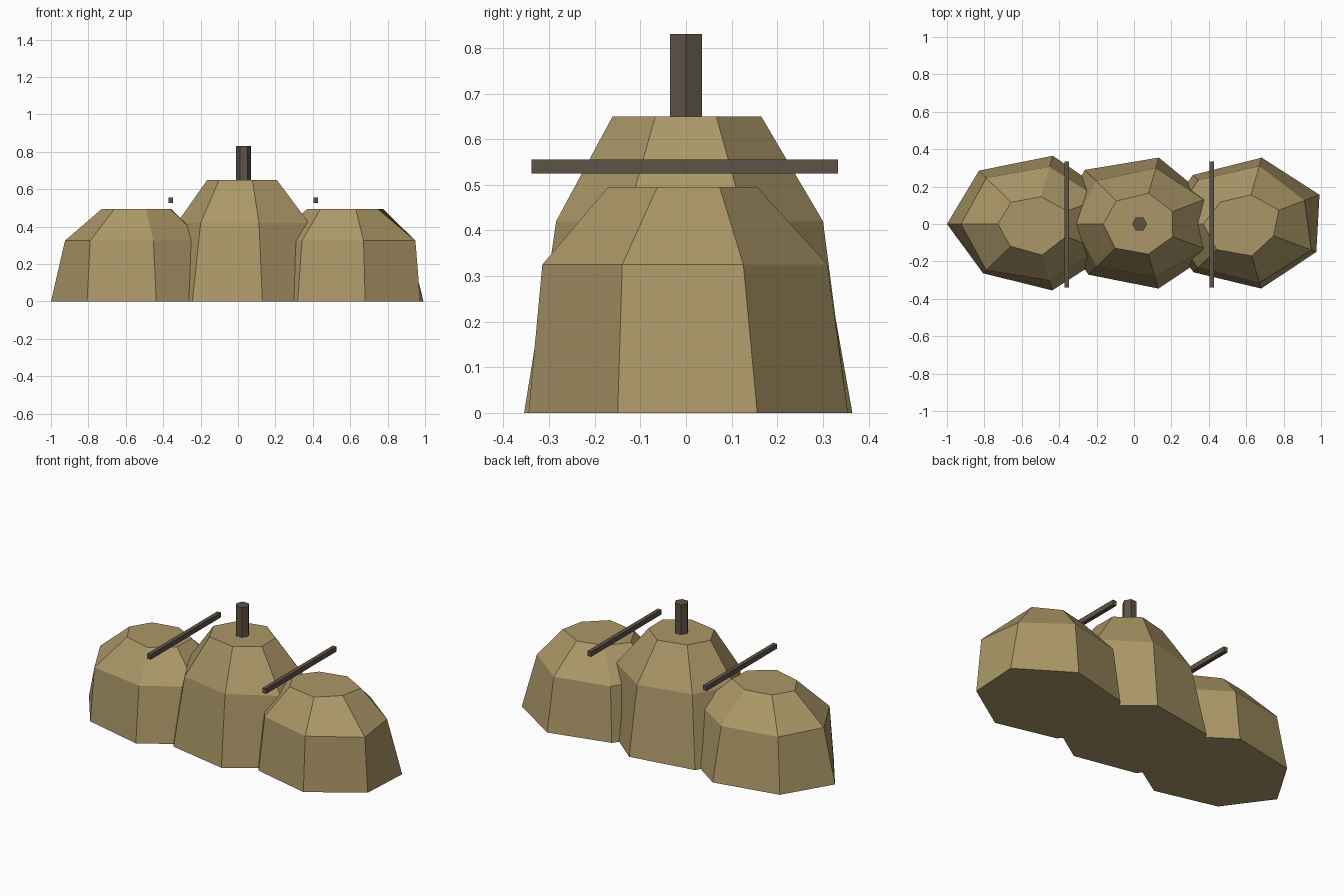
import bpy
import bmesh
import math
from mathutils import Matrix

cube = bpy.data.objects.get("Cube")
if cube:
    bpy.data.objects.remove(cube, do_unlink=True)


def make_material(name, colour):
    mat = bpy.data.materials.new(name)
    mat.use_nodes = True
    mat.diffuse_color = colour
    shader = mat.node_tree.nodes["Principled BSDF"]
    shader.inputs["Base Color"].default_value = colour
    shader.inputs["Roughness"].default_value = 0.9
    return mat


sand = make_material("sand", (0.41, 0.312, 0.137, 1))
dark_wood = make_material("dark wood", (0.112, 0.088, 0.062, 1))


def finish(bm, name, mat):
    bmesh.ops.recalc_face_normals(bm, faces=bm.faces)
    mesh = bpy.data.meshes.new(name)
    bm.to_mesh(mesh)
    bm.free()
    mesh.materials.append(mat)
    obj = bpy.data.objects.new(name, mesh)
    bpy.context.collection.objects.link(obj)
    return obj


SIDES = 7
STRETCH = 1.27


def mound(name, centre_x, heights, rings):
    """Faceted lump: stacked uneven heptagons, widened along x and capped."""
    bm = bmesh.new()
    loops = []
    for z, radii in zip(heights, rings):
        loop = []
        for i, r in enumerate(radii):
            a = (i + 0.5) * math.tau / SIDES
            loop.append(bm.verts.new((centre_x + STRETCH * r * math.cos(a),
                                      r * math.sin(a), z)))
        loops.append(loop)
    for low, high in zip(loops, loops[1:]):
        for i in range(SIDES):
            j = (i + 1) % SIDES
            bm.faces.new((low[i], low[j], high[j], high[i]))
    bm.faces.new(loops[0])
    bm.faces.new(loops[-1])
    return finish(bm, name, sand)


# Three overlapping mounds: base, shoulder and top radii
mound("right_mound", -0.54, (0, 0.325, 0.495), (
    (0.36, 0.374, 0.365, 0.362, 0.337, 0.364, 0.36),
    (0.31, 0.315, 0.315, 0.303, 0.316, 0.31, 0.31),
    (0.16, 0.15, 0.148, 0.148, 0.152, 0.17, 0.155)))
mound("middle_mound", 0.03, (0, 0.42, 0.65), (
    (0.32, 0.364, 0.37, 0.36, 0.346, 0.354, 0.345),
    (0.30, 0.308, 0.295, 0.28, 0.29, 0.292, 0.305),
    (0.153, 0.169, 0.157, 0.153, 0.165, 0.165, 0.155)))
mound("left_mound", 0.58, (0, 0.325, 0.495), (
    (0.36, 0.364, 0.335, 0.36, 0.33, 0.354, 0.345),
    (0.29, 0.318, 0.30, 0.31, 0.30, 0.323, 0.322),
    (0.17, 0.16, 0.15, 0.165, 0.175, 0.175, 0.145)))

# Hexagonal post on the middle mound
bm = bmesh.new()
bmesh.ops.create_cone(bm, cap_ends=True, segments=6, radius1=0.04, radius2=0.04,
                      depth=0.2, matrix=Matrix.Translation((0.03, 0, 0.73))
                      @ Matrix.Rotation(math.pi / 6, 4, "Z"))
# Turn the post so two corners point along x
post_x = max(v.co.x for v in bm.verts)
if post_x < 0.069:
    bmesh.ops.rotate(bm, verts=bm.verts, cent=(0.03, 0, 0),
                     matrix=Matrix.Rotation(math.pi / 6, 3, "Z"))
finish(bm, "post", dark_wood)

# Crossbars floating over the gaps between mounds
for name, x in (("right_crossbar", -0.36), ("left_crossbar", 0.415)):
    bm = bmesh.new()
    bmesh.ops.create_cube(bm, size=1, matrix=Matrix.Translation((x, -0.003, 0.54))
                          @ Matrix.Diagonal((0.024, 0.672, 0.03, 1)))
    finish(bm, name, dark_wood)
